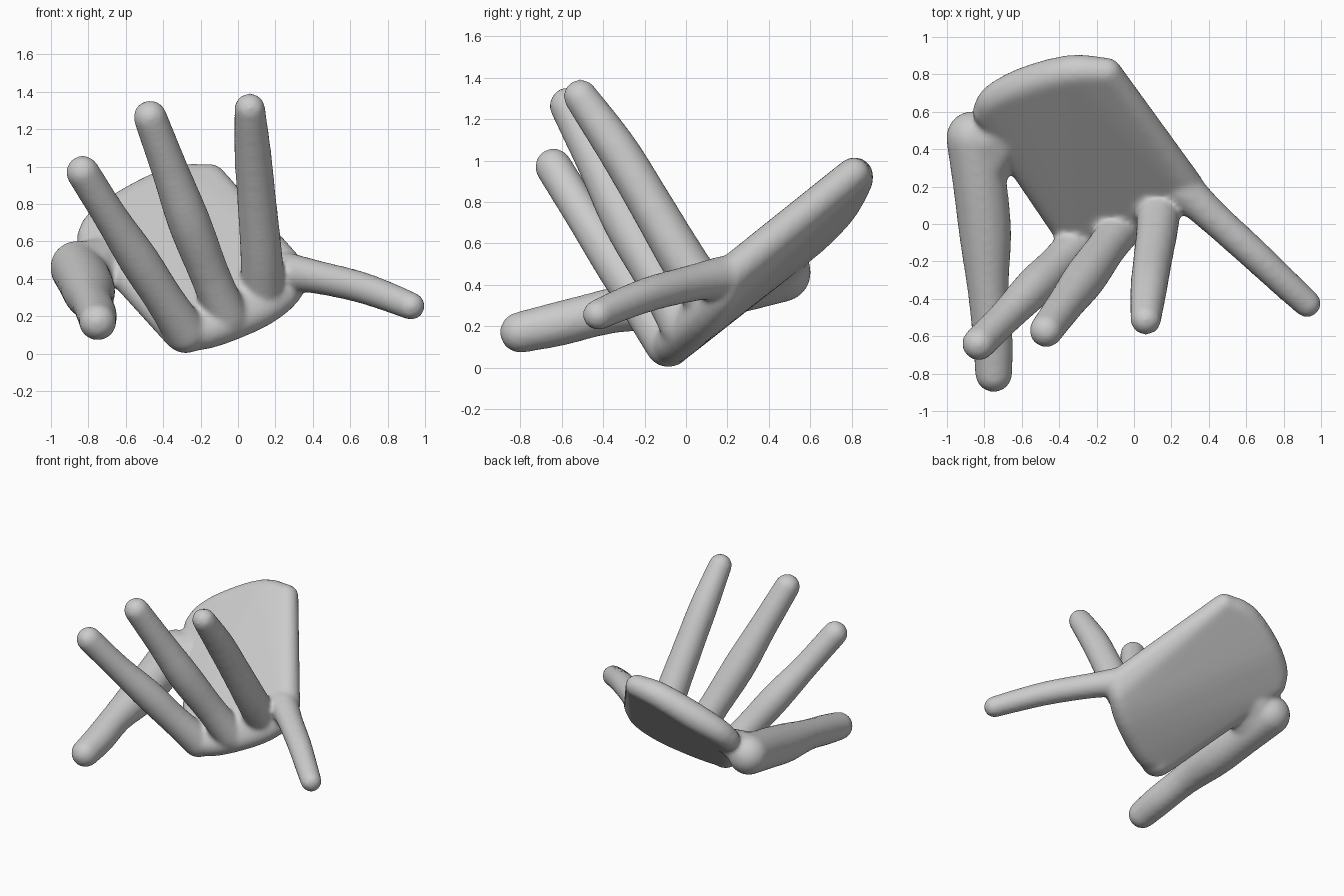
import bpy
import bmesh
from mathutils import Vector

if "Cube" in bpy.data.objects:
    bpy.data.objects.remove(bpy.data.objects["Cube"])

# Unit sphere points used to round every joint
template = bmesh.new()
bmesh.ops.create_icosphere(template, subdivisions=3, radius=1)
BALL = [v.co.copy() for v in template.verts]
template.free()

body = bmesh.new()


def add_hull(joints):
    """Add the convex skin around a set of (x, y, z, radius) joints."""
    part = bmesh.new()
    for x, y, z, r in joints:
        for p in BALL:
            part.verts.new(Vector((x, y, z)) + p * r)
    bmesh.ops.convex_hull(part, input=part.verts[:])
    loose = [v for v in part.verts if not v.link_faces]
    bmesh.ops.delete(part, geom=loose, context='VERTS')
    bmesh.ops.recalc_face_normals(part, faces=part.faces[:])
    mesh = bpy.data.meshes.new("part")
    part.to_mesh(mesh)
    part.free()
    body.from_mesh(mesh)
    bpy.data.meshes.remove(mesh)


def smooth_path(joints, steps=3):
    """Pass a smooth curve through the joints, radius included."""
    pts = [Vector(j) for j in joints]
    pts = [pts[0] * 2 - pts[1]] + pts + [pts[-1] * 2 - pts[-2]]
    out = []
    for a, b, c, d in zip(pts, pts[1:], pts[2:], pts[3:]):
        for i in range(steps):
            t = i / steps
            out.append(b + (c - a) * (t / 2) + (a * 2 - b * 5 + c * 4 - d) * (t * t / 2)
                       + (b * 3 - a - c * 3 + d) * (t ** 3 / 2))
    return out + [pts[-2]]


def add_finger(joints):
    """Chain tapered segments from knuckle to tip."""
    path = smooth_path(joints)
    for a, b in zip(path, path[1:]):
        add_hull([a, b])


# Palm: rounded slab, with a curved wrist end and a curved knuckle end
wrist = smooth_path([
    (-0.145, 0.81, 0.935, 0.08), (-0.34, 0.81, 0.91, 0.095),
    (-0.58, 0.74, 0.79, 0.10), (-0.735, 0.665, 0.69, 0.09),
    (-0.785, 0.60, 0.615, 0.08)])
knuckles = smooth_path([
    (-0.30, -0.08, 0.11, 0.10), (-0.19, -0.06, 0.115, 0.095),
    (-0.06, -0.01, 0.155, 0.095), (0.13, 0.08, 0.235, 0.09),
    (0.26, 0.16, 0.335, 0.085), (0.285, 0.20, 0.435, 0.09)])
add_hull(wrist + knuckles)

# Index finger
add_finger([(-0.28, -0.085, 0.115, 0.115), (-0.40, -0.21, 0.30, 0.105),
            (-0.53, -0.335, 0.50, 0.108), (-0.68, -0.49, 0.73, 0.092),
            (-0.83, -0.64, 0.97, 0.09)])

# Middle finger
add_finger([(-0.06, -0.01, 0.20, 0.115), (-0.15, -0.13, 0.42, 0.107),
            (-0.26, -0.285, 0.70, 0.115), (-0.36, -0.42, 0.97, 0.10),
            (-0.47, -0.57, 1.265, 0.09)])

# Ring finger
add_finger([(0.13, 0.09, 0.36, 0.118), (0.125, -0.02, 0.53, 0.113),
            (0.10, -0.19, 0.82, 0.105), (0.08, -0.335, 1.06, 0.10),
            (0.063, -0.51, 1.31, 0.083)])

# Little finger
add_finger([(0.27, 0.18, 0.435, 0.105), (0.42, 0.04, 0.41, 0.09),
            (0.64, -0.16, 0.36, 0.085), (0.80, -0.31, 0.305, 0.08),
            (0.925, -0.425, 0.255, 0.075)])

# Thumb, with a wide root against the wrist corner
add_finger([(-0.86, 0.46, 0.46, 0.145), (-0.82, 0.18, 0.39, 0.145),
            (-0.795, -0.06, 0.33, 0.14), (-0.78, -0.36, 0.275, 0.11),
            (-0.755, -0.62, 0.21, 0.108), (-0.75, -0.80, 0.17, 0.10)])

# Web between thumb and palm
add_hull([(-0.83, 0.44, 0.47, 0.13), (-0.80, 0.28, 0.41, 0.12),
          (-0.70, 0.33, 0.42, 0.07), (-0.66, 0.50, 0.55, 0.08)])

# Join everything into one continuous skin
mesh = bpy.data.meshes.new("hand")
body.to_mesh(mesh)
body.free()
hand = bpy.data.objects.new("hand", mesh)
bpy.context.collection.objects.link(hand)

grey = bpy.data.materials.new("clay grey")
grey.diffuse_color = (0.6, 0.6, 0.6, 1)
grey.use_nodes = True
grey.node_tree.nodes["Principled BSDF"].inputs["Base Color"].default_value = grey.diffuse_color
mesh.materials.append(grey)

# Fuse the parts and soften the creases between them
remesh = hand.modifiers.new("fuse", 'REMESH')
remesh.mode = 'VOXEL'
remesh.voxel_size = 0.016
remesh.use_smooth_shade = True
smooth = hand.modifiers.new("soften", 'SMOOTH')
smooth.factor = 0.5
smooth.iterations = 10
